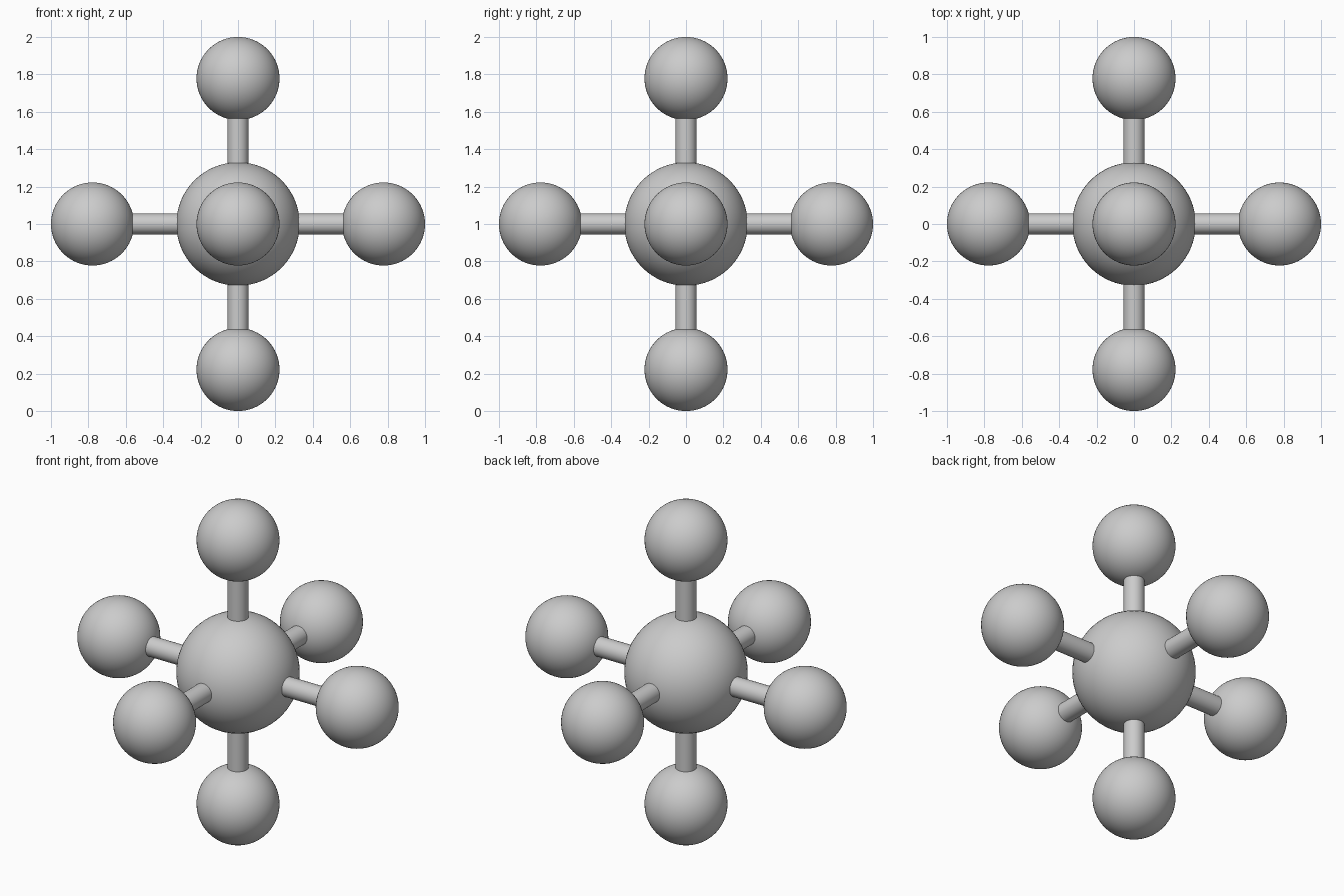
import bpy
from mathutils import Vector

if "Cube" in bpy.data.objects:
    bpy.data.objects.remove(bpy.data.objects["Cube"])

CENTRE = Vector((0, 0, 1))
CORE_R, BALL_R, ROD_R = 0.33, 0.222, 0.056
REACH = 1 - BALL_R  # distance from core centre to outer ball centre


def smooth(name):
    ob = bpy.context.object
    ob.name = name
    bpy.ops.object.shade_smooth_by_angle()


def ball(name, radius, location):
    bpy.ops.mesh.primitive_uv_sphere_add(segments=64, ring_count=32, radius=radius, location=location)
    smooth(name)


def rod(name, start, end):
    axis = end - start
    bpy.ops.mesh.primitive_cylinder_add(
        vertices=32, radius=ROD_R, depth=axis.length, location=(start + end) / 2,
        rotation=axis.to_track_quat('Z', 'Y').to_euler())
    smooth(name)


# Central ball
ball("central_ball", CORE_R, CENTRE)

# Six outer balls, each joined to the centre by a rod
directions = {
    "right": (1, 0, 0), "left": (-1, 0, 0),
    "back": (0, 1, 0), "front": (0, -1, 0),
    "top": (0, 0, 1), "bottom": (0, 0, -1),
}
for side, d in directions.items():
    d = Vector(d)
    tip = CENTRE + d * REACH
    ball(side + "_ball", BALL_R, tip)
    rod(side + "_rod", CENTRE + d * (CORE_R - 0.03), tip - d * (BALL_R - 0.03))
